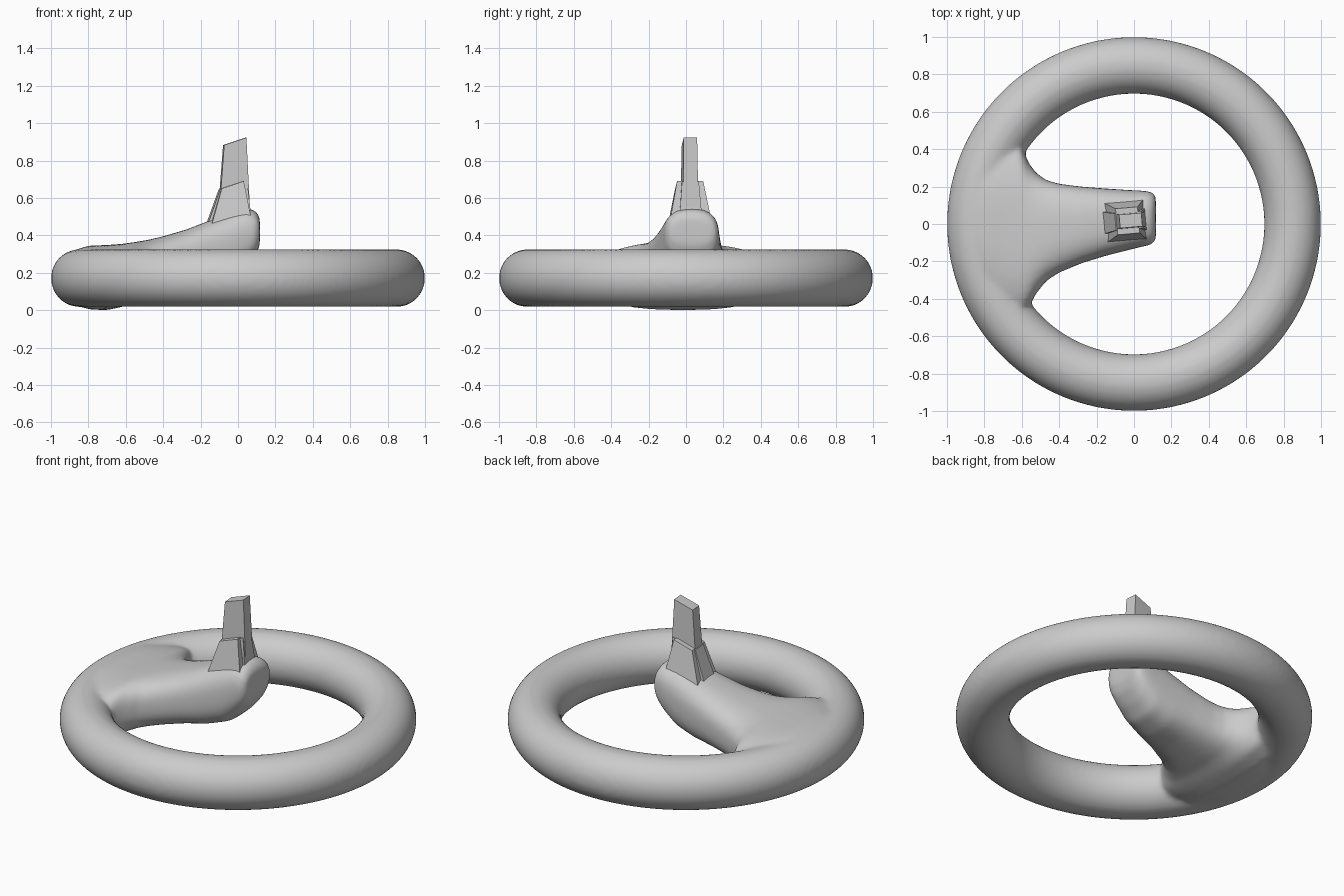
import bpy, bmesh, math
from mathutils import Matrix, Vector

if "Cube" in bpy.data.objects:
    bpy.data.objects.remove(bpy.data.objects["Cube"])

mat = bpy.data.materials.new("plain grey")
mat.diffuse_color = (0.6, 0.6, 0.6, 1)
mat.use_nodes = True
mat.node_tree.nodes["Principled BSDF"].inputs["Base Color"].default_value = mat.diffuse_color


def finish(bm, name):
    bmesh.ops.recalc_face_normals(bm, faces=bm.faces)
    me = bpy.data.meshes.new(name)
    bm.to_mesh(me)
    bm.free()
    ob = bpy.data.objects.new(name, me)
    bpy.context.collection.objects.link(ob)
    me.materials.append(mat)
    return ob


def loft(bm, rings, closed=False):
    rows = [[bm.verts.new(p) for p in r] for r in rings]
    pairs = list(zip(rows, rows[1:] + rows[:1])) if closed else list(zip(rows, rows[1:]))
    for a, b in pairs:
        for i in range(len(a)):
            j = (i + 1) % len(a)
            bm.faces.new((a[i], a[j], b[j], b[i]))
    if not closed:
        bm.faces.new(rows[0])
        bm.faces.new(rows[-1])


def spow(v, e):
    return math.copysign(abs(v) ** e, v)


body = bmesh.new()
# ring
loft(body, [[((0.848 + 0.152 * math.cos(b)) * math.cos(a),
              (0.848 + 0.152 * math.cos(b)) * math.sin(a),
              0.171 + 0.154 * math.sin(b))
             for b in (math.tau * k / 32 for k in range(32))]
            for a in (math.tau * k / 128 for k in range(128))], True)

# inward arm: x, y min, y max, z min, z max
sections = [(-0.93, -0.08, 0.08, 0.09, 0.26), (-0.88, -0.22, 0.22, 0.035, 0.318),
            (-0.80, -0.42, 0.40, 0.004, 0.345), (-0.70, -0.50, 0.46, 0.0, 0.348),
            (-0.61, -0.50, 0.44, 0.02, 0.355), (-0.565, -0.45, 0.33, 0.035, 0.362),
            (-0.525, -0.375, 0.275, 0.05, 0.368), (-0.47, -0.305, 0.235, 0.06, 0.378),
            (-0.40, -0.26, 0.215, 0.075, 0.395), (-0.28, -0.21, 0.20, 0.10, 0.43),
            (-0.15, -0.17, 0.19, 0.12, 0.48), (-0.03, -0.14, 0.182, 0.16, 0.525),
            (0.05, -0.12, 0.178, 0.23, 0.546), (0.095, -0.11, 0.172, 0.29, 0.53),
            (0.117, -0.085, 0.15, 0.35, 0.495)]
rings = []
for x, y0, y1, z0, z1 in sections:
    rings.append([(x, (y0 + y1) / 2 + (y1 - y0) / 2 * spow(math.cos(t), 0.75),
                   (z0 + z1) / 2 + (z1 - z0) / 2 * spow(math.sin(t), 0.75))
                  for t in (math.tau * k / 40 for k in range(40))])
loft(body, rings)

# blend ring and arm into one smooth body
ob = finish(body, "ring_with_arm")
m = ob.modifiers.new("blend", 'REMESH')
m.mode = 'VOXEL'
m.voxel_size = 0.014
m.use_smooth_shade = True
s = ob.modifiers.new("soften", 'SMOOTH')
s.factor = 0.5
s.iterations = 12


def frustum(name, bottom, top):
    """Flat-sided taper; each end is x0, x1, y0, y1, z at x0, z at x1."""
    turn = Matrix.Rotation(math.radians(5), 4, 'Z')
    off = Vector((0, 0.02, 0))
    bm = bmesh.new()
    loft(bm, [[turn @ Vector(p) + off for p in
               ((x0, y0, z0), (x1, y0, z1), (x1, y1, z1), (x0, y1, z0))]
              for x0, x1, y0, y1, z0, z1 in (bottom, top)])
    return finish(bm, name)


# blade, its front-to-back foot and the side wings
frustum("blade", (-0.11, 0.065, -0.043, 0.043, 0.45, 0.45), (-0.077, 0.042, -0.036, 0.036, 0.883, 0.922))
frustum("blade_foot", (-0.173, 0.066, -0.06, 0.06, 0.44, 0.50), (-0.10, 0.045, -0.045, 0.045, 0.645, 0.69))
frustum("blade_wings", (-0.155, 0.06, -0.107, 0.107, 0.44, 0.50), (-0.093, 0.025, -0.07, 0.07, 0.65, 0.69))
